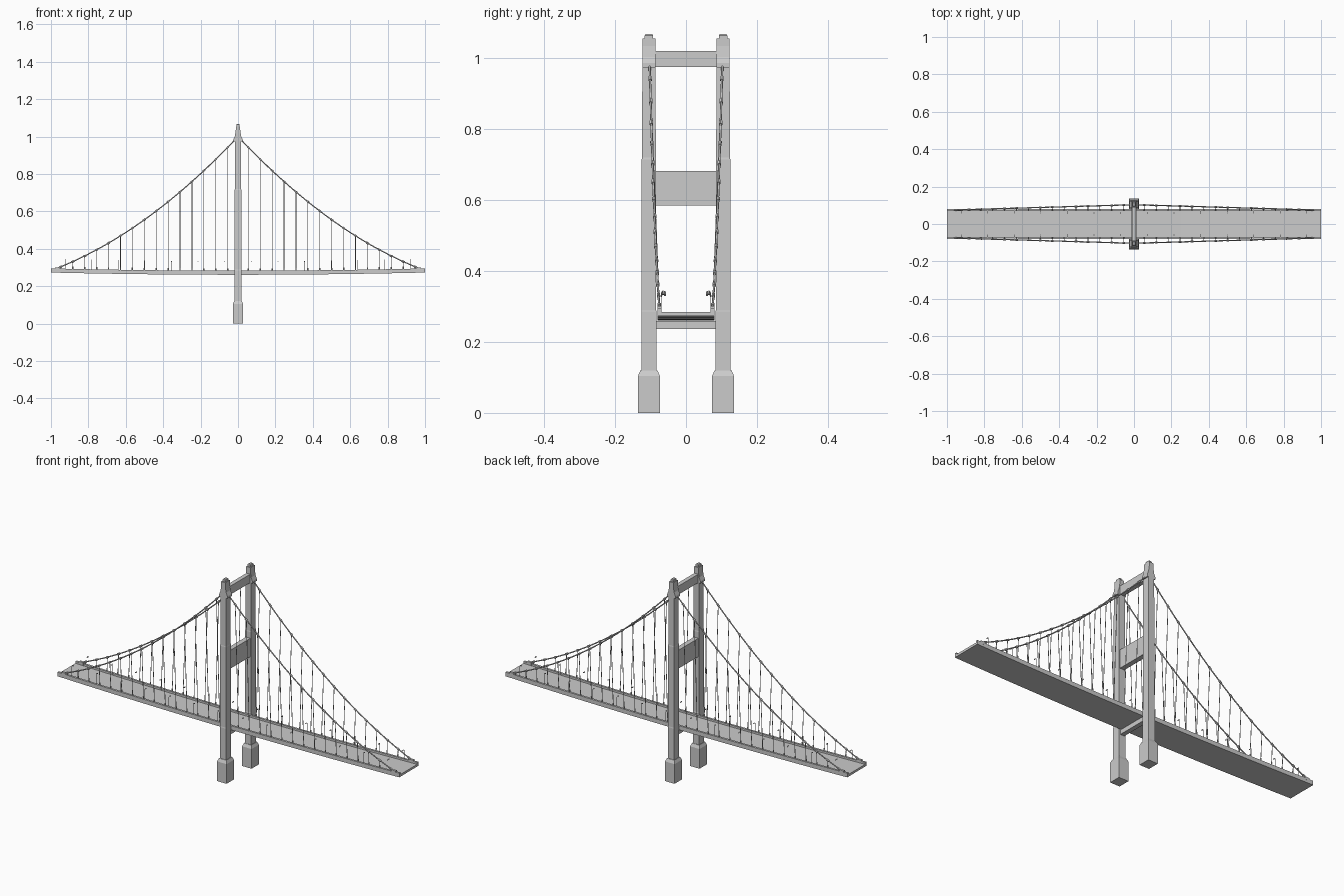
import bpy, bmesh, math
from mathutils import Vector

if "Cube" in bpy.data.objects:
    bpy.data.objects.remove(bpy.data.objects["Cube"])


def finish(bm, name, smooth=False):
    bmesh.ops.recalc_face_normals(bm, faces=bm.faces)
    me = bpy.data.meshes.new(name)
    bm.to_mesh(me)
    bm.free()
    ob = bpy.data.objects.new(name, me)
    bpy.context.collection.objects.link(ob)
    if smooth:
        for p in me.polygons:
            p.use_smooth = len(p.vertices) == 4
    return ob


def loft(bm, rings):
    vs = [[bm.verts.new(p) for p in r] for r in rings]
    n = len(vs[0])
    for a, b in zip(vs, vs[1:]):
        for i in range(n):
            j = (i + 1) % n
            bm.faces.new((a[i], a[j], b[j], b[i]))
    bm.faces.new(vs[0][::-1])
    bm.faces.new(vs[-1])


def rect(cx, cy, hx, hy, z):
    return [(cx + sx * hx, cy + sy * hy, z)
            for sx, sy in ((-1, -1), (1, -1), (1, 1), (-1, 1))]


def box(bm, cx, cy, hx, hy, z0, z1):
    loft(bm, [rect(cx, cy, hx, hy, z0), rect(cx, cy, hx, hy, z1)])


def tube(bm, pts, r, n=6):
    pts = [Vector(p) for p in pts]
    rings = []
    for i, p in enumerate(pts):
        d = (pts[min(i + 1, len(pts) - 1)] - pts[max(i - 1, 0)]).normalized()
        u = d.cross(Vector((0, 1, 0)))
        if u.length < 0.1:
            u = d.cross(Vector((1, 0, 0)))
        u.normalize()
        v = d.cross(u)
        rings.append([p + r * (math.cos(2 * math.pi * k / n) * u + math.sin(2 * math.pi * k / n) * v)
                      for k in range(n)])
    loft(bm, rings)


def deck_z(x):
    return 0.261 + 0.012 * x * x


def cable_point(x, side):
    t = abs(x) / 0.97
    return Vector((x, side * (0.103 - 0.028 * t), 0.295 + 0.705 * (1 - t) * (1 - 0.46 * t)))


# Deck: sagging channel section with raised edge kerbs
section = [(-0.08, 0), (0.08, 0), (0.08, 0.022), (0.069, 0.022), (0.069, 0.012),
           (-0.069, 0.012), (-0.069, 0.022), (-0.08, 0.022)]
bm = bmesh.new()
loft(bm, [[(x, y, deck_z(x) + z) for y, z in section] for x in [i / 8 for i in range(-8, 9)]])
finish(bm, "deck")

# Tower legs, footings, caps and cable saddles
for side, label in ((-1, "front"), (1, "back")):
    y = side * 0.1045
    bm = bmesh.new()
    loft(bm, [rect(0, y, 0.028, 0.031, 0), rect(0, y, 0.028, 0.031, 0.104),
              rect(0, y, 0.021, 0.024, 0.12)])
    finish(bm, label + "_footing")

    bm = bmesh.new()
    loft(bm, [rect(0, y, hx, hy, z) for hx, hy, z in (
        (0.0185, 0.0215, 0.11), (0.0185, 0.0215, 0.285), (0.018, 0.0205, 0.29),
        (0.018, 0.0205, 0.715), (0.017, 0.0195, 0.72), (0.017, 0.0185, 1.0),
        (0.012, 0.0185, 1.035), (0.012, 0.0185, 1.055))])
    finish(bm, label + "_tower_leg")

    bm = bmesh.new()
    loft(bm, [rect(0, y, 0.009, 0.012, 1.05), rect(0, y, 0.009, 0.012, 1.064),
              rect(0, y, 0.006, 0.009, 1.068)])
    finish(bm, label + "_leg_cap")

    bm = bmesh.new()
    loft(bm, [rect(0, y, 0.024, 0.0185, 0.974), rect(0, y, 0.024, 0.0185, 0.986),
              rect(0, y, 0.013, 0.0185, 1.012)])
    finish(bm, label + "_cable_saddle")

# Cross beams
for name, z0, z1, hx in (("lower_beam", 0.236, 0.259, 0.012), ("middle_beam", 0.585, 0.682, 0.013),
                         ("top_beam", 0.975, 1.02, 0.011)):
    bm = bmesh.new()
    box(bm, 0, 0, hx, 0.09, z0, z1)
    finish(bm, name)

# Main cables, hangers, clamps, sockets, anchors and lamps on each side
for side, label in ((-1, "front"), (1, "back")):
    cable, hang, clamp = bmesh.new(), bmesh.new(), bmesh.new()
    socket, anchor, lamp = bmesh.new(), bmesh.new(), bmesh.new()
    for sx in (-1, 1):
        tube(cable, [cable_point(sx * 0.97 * i / 24, side) for i in range(25)], 0.003, 8)
        box(anchor, sx * 0.966, side * 0.0745, 0.012, 0.006, 0.285, 0.301)
        for i in range(15):
            x = sx * (0.055 + 0.0637 * i)
            top = cable_point(x, side)
            foot = Vector((x, side * 0.0745, deck_z(x) + 0.018))
            tube(hang, [foot, top], 0.0017)
            d = (cable_point(x + 0.01, side) - cable_point(x - 0.01, side)).normalized()
            tube(clamp, [top - d * 0.007, top + d * 0.007], 0.0055)
            tube(socket, [foot, foot.lerp(top, 0.016 / max((top - foot).length, 0.02))], 0.0036)
        for i in range(7):
            x = sx * (0.072 + 0.142 * i)
            z = deck_z(x) + 0.012
            tube(lamp, [(x, side * yy, z + zz) for yy, zz in (
                (0.0695, 0), (0.0695, 0.052), (0.0685, 0.058), (0.065, 0.061), (0.060, 0.059))], 0.0011)
            box(lamp, x, side * 0.059, 0.002, 0.003, z + 0.056, z + 0.0595)
    finish(cable, label + "_main_cables", True)
    finish(hang, label + "_hangers")
    finish(clamp, label + "_cable_clamps")
    finish(socket, label + "_hanger_sockets")
    finish(anchor, label + "_cable_anchors")
    finish(lamp, label + "_lamp_posts")
